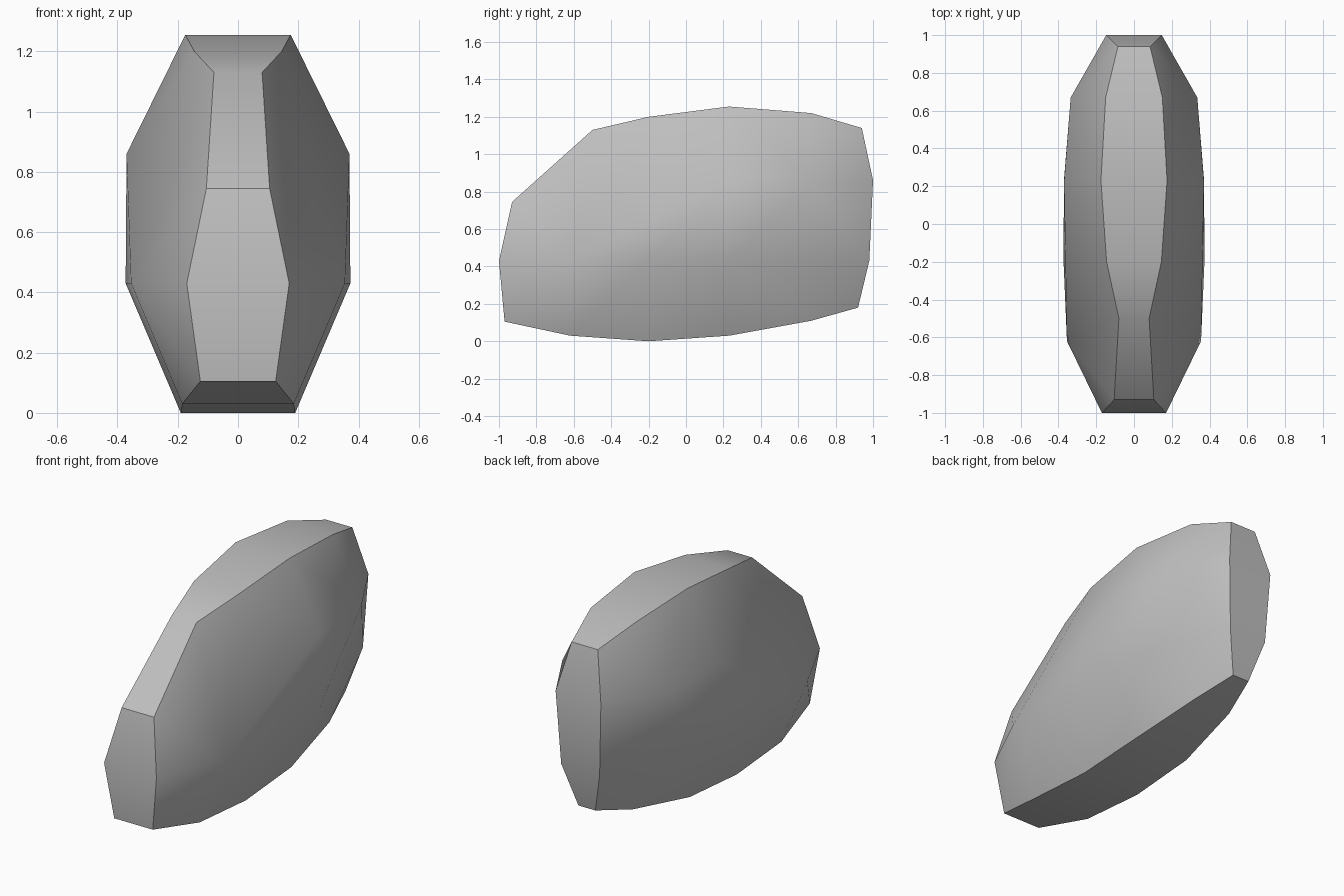
import bpy
import bmesh
import math

cube = bpy.data.objects.get("Cube")
if cube:
    bpy.data.objects.remove(cube, do_unlink=True)

# Single stone colour
stone = bpy.data.materials.new("stone grey")
stone.use_nodes = True
grey = (0.52, 0.52, 0.52, 1.0)
stone.diffuse_color = grey
stone.node_tree.nodes["Principled BSDF"].inputs["Base Color"].default_value = grey

# Rim strip around the stone: (half width, y, z)
rim = [
    (0.125, -0.97, 0.105), (0.185, -0.62, 0.03), (0.19, -0.2, 0.0),
    (0.185, 0.23, 0.03), (0.125, 0.67, 0.11), (0.055, 0.92, 0.18),
    (0.125, 0.98, 0.43), (0.147, 1.0, 0.86), (0.085, 0.94, 1.14),
    (0.15, 0.67, 1.22), (0.175, 0.23, 1.255), (0.145, -0.2, 1.2),
    (0.08, -0.5, 1.13), (0.105, -0.93, 0.745), (0.17, -1.0, 0.43),
]
# Bulging cheeks on each side
cheek = [
    (0.355, -0.62, 0.43), (0.373, -0.2, 0.43), (0.371, 0.23, 0.43),
    (0.37, 0.23, 0.86), (0.335, 0.67, 0.86),
]

# Wrap a convex skin around the mirrored points
bm = bmesh.new()
for x, y, z in rim + cheek:
    for side in (-1, 1):
        bm.verts.new((side * x, y, z))
bmesh.ops.convex_hull(bm, input=bm.verts[:])
bmesh.ops.delete(bm, geom=[v for v in bm.verts if not v.link_faces], context='VERTS')
# Merge coplanar triangles of the strip into clean faces
bmesh.ops.dissolve_limit(bm, angle_limit=math.radians(0.5),
                         verts=bm.verts[:], edges=bm.edges[:])
bmesh.ops.recalc_face_normals(bm, faces=bm.faces[:])
mesh = bpy.data.meshes.new("stone")
bm.to_mesh(mesh)
bm.free()
mesh.materials.append(stone)

obj = bpy.data.objects.new("stone", mesh)
bpy.context.collection.objects.link(obj)
bpy.ops.object.select_all(action='DESELECT')
obj.select_set(True)
bpy.context.view_layer.objects.active = obj
bpy.ops.object.shade_smooth_by_angle(angle=math.radians(30))
